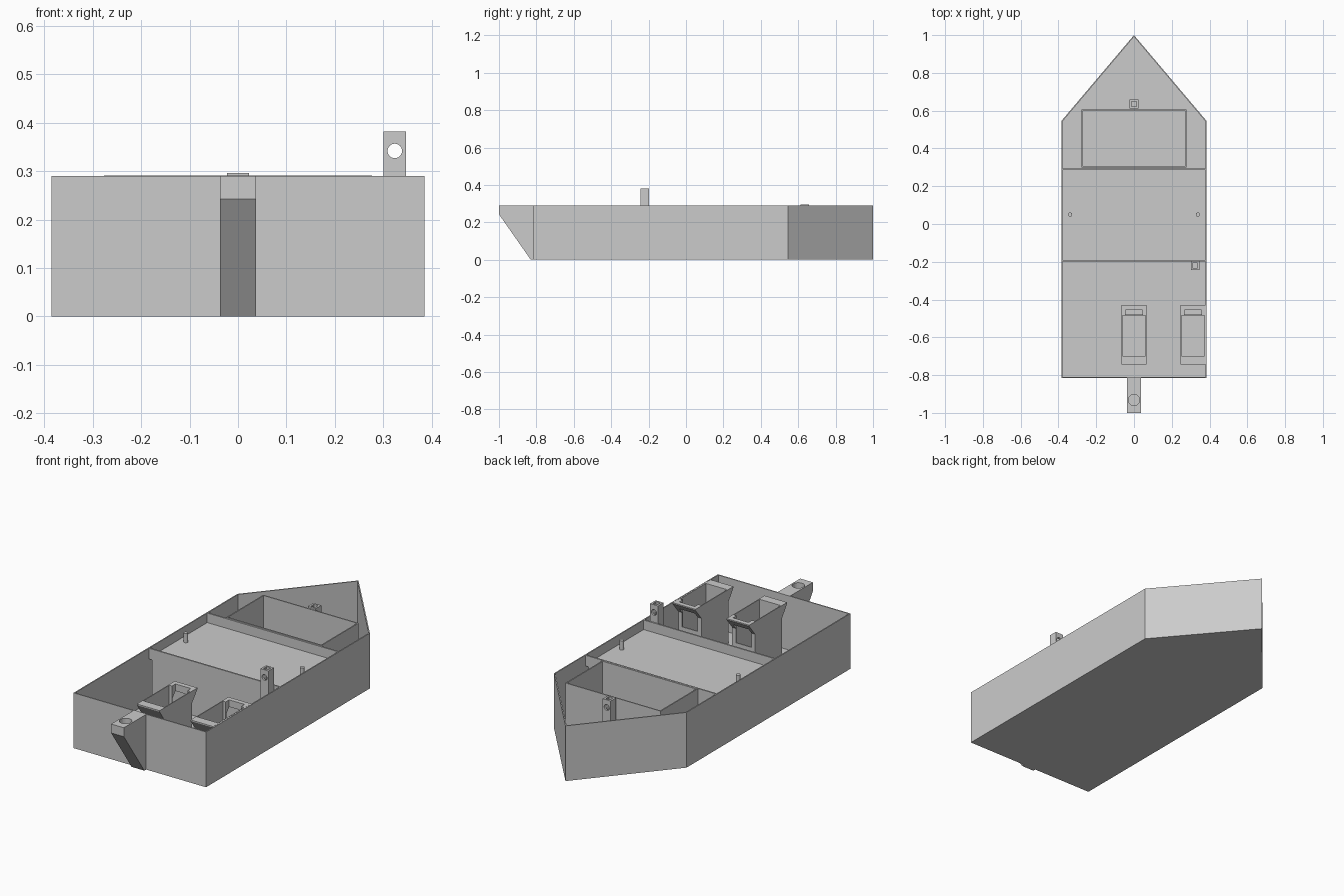
import bpy, bmesh, math
from mathutils import Vector

old = bpy.data.objects.get("Cube")
if old:
    bpy.data.objects.remove(old)

grey = bpy.data.materials.new("plain grey")
grey.use_nodes = True
grey.diffuse_color = (0.6, 0.6, 0.6, 1)
grey.node_tree.nodes["Principled BSDF"].inputs["Base Color"].default_value = (0.6, 0.6, 0.6, 1)

TOP, WALL = 0.29, 0.006


def prism(name, points, depth):
    """Closed solid from a planar outline pushed along a vector."""
    bm = bmesh.new()
    face = bm.faces.new([bm.verts.new(p) for p in points])
    new = bmesh.ops.extrude_face_region(bm, geom=[face])["geom"]
    bmesh.ops.translate(bm, vec=Vector(depth), verts=[v for v in new if isinstance(v, bmesh.types.BMVert)])
    bmesh.ops.recalc_face_normals(bm, faces=bm.faces)
    mesh = bpy.data.meshes.new(name)
    bm.to_mesh(mesh)
    bm.free()
    mesh.materials.append(grey)
    obj = bpy.data.objects.new(name, mesh)
    bpy.context.collection.objects.link(obj)
    return obj


def box(name, x0, x1, y0, y1, z0, z1):
    return prism(name, [(x0, y0, z0), (x1, y0, z0), (x1, y1, z0), (x0, y1, z0)], (0, 0, z1 - z0))


def rod(name, centre, radius, depth):
    """Round prism along z or y, chosen by the depth vector."""
    c, pts = Vector(centre), []
    for i in range(24):
        a = math.tau * i / 24
        u, v = radius * math.cos(a), radius * math.sin(a)
        pts.append(c + (Vector((u, v, 0)) if depth[2] else Vector((u, 0, v))))
    return prism(name, pts, depth)


def cut(obj, *cutters):
    for c in cutters:
        mod = obj.modifiers.new("cut", "BOOLEAN")
        mod.operation, mod.solver, mod.object = "DIFFERENCE", "EXACT", c
        c.hide_render = True
        c.hide_viewport = True
        c.display_type = "WIRE"
    return obj


# Hull: pointed open tray
def outline(t, z):
    side, tip, shoulder, end = 0.385 - t, 1 - 1.5 * t, 0.545 - 0.4 * t, -0.815 + t
    return [(-side, end, z), (side, end, z), (side, shoulder, z), (0, tip, z), (-side, shoulder, z)]


cut(prism("hull", outline(0, 0), (0, 0, TOP)),
    prism("hull_cutter", outline(WALL, WALL), (0, 0, 1)))

# Raised middle deck with lips and narrower bulkheads below them
box("deck", -0.382, 0.382, -0.195, 0.29, 0.234, 0.24)
for name, y in (("front", -0.198), ("rear", 0.286)):
    box(name + "_deck_lip", -0.382, 0.382, y, y + 0.008, 0.234, TOP)
    box(name + "_bulkhead", -0.36, 0.36, y, y + 0.008, 0.003, 0.236)
for name, s in (("left", 1), ("right", -1)):
    rod(name + "_deck_peg", (0.338 * s, 0.05, 0.236), 0.011, (0, 0, 0.052))

# Open compartment in the bow
cut(box("bow_compartment", -0.277, 0.277, 0.298, 0.606, 0.003, TOP + 0.001),
    box("compartment_cutter", -0.271, 0.271, 0.304, 0.6, 0.009, 1))


# Square posts with a socket on top and a cross hole
def post(name, x, y, top):
    r, s = 0.023, 0.013
    cut(box(name, x - r, x + r, y - r, y + r, 0.003, top),
        box(name + "_socket_cutter", x - s, x + s, y - s, y + s, top - 0.08, top + 0.1),
        rod(name + "_hole_cutter", (x, y - 0.1, top - 0.04), 0.015, (0, 0.2, 0)))


post("side_post", 0.324, -0.22, 0.382)
post("bow_post", 0, 0.635, 0.296)


# Hollow motor brackets with sloping end flanges
def bracket(name, x):
    w, low = 0.066, TOP - 0.065
    side = [(-0.704, 0.003), (-0.478, 0.003), (-0.478, low), (-0.43, TOP - 0.006), (-0.43, TOP),
            (-0.745, TOP), (-0.745, TOP - 0.006), (-0.704, low)]
    cut(prism(name, [(x - w, y, z) for y, z in side], (2 * w, 0, 0)),
        box(name + "_well_cutter", x - 0.061, x + 0.061, -0.698, -0.484, 0.009, 1),
        box(name + "_slot_cutter", x - 0.045, x + 0.045, -0.49, -0.455, 0.15, 1))


bracket("middle_bracket", 0)
bracket("left_bracket", 0.312)

# Hitch at the front end with a round socket
hitch = [(-1, TOP), (-1, 0.243), (-0.83, 0), (-0.812, 0), (-0.812, TOP)]
cut(prism("front_hitch", [(-0.037, y, z) for y, z in hitch], (0.074, 0, 0)),
    rod("hitch_socket_cutter", (0, -0.932, 0.235), 0.03, (0, 0, 0.2)))
